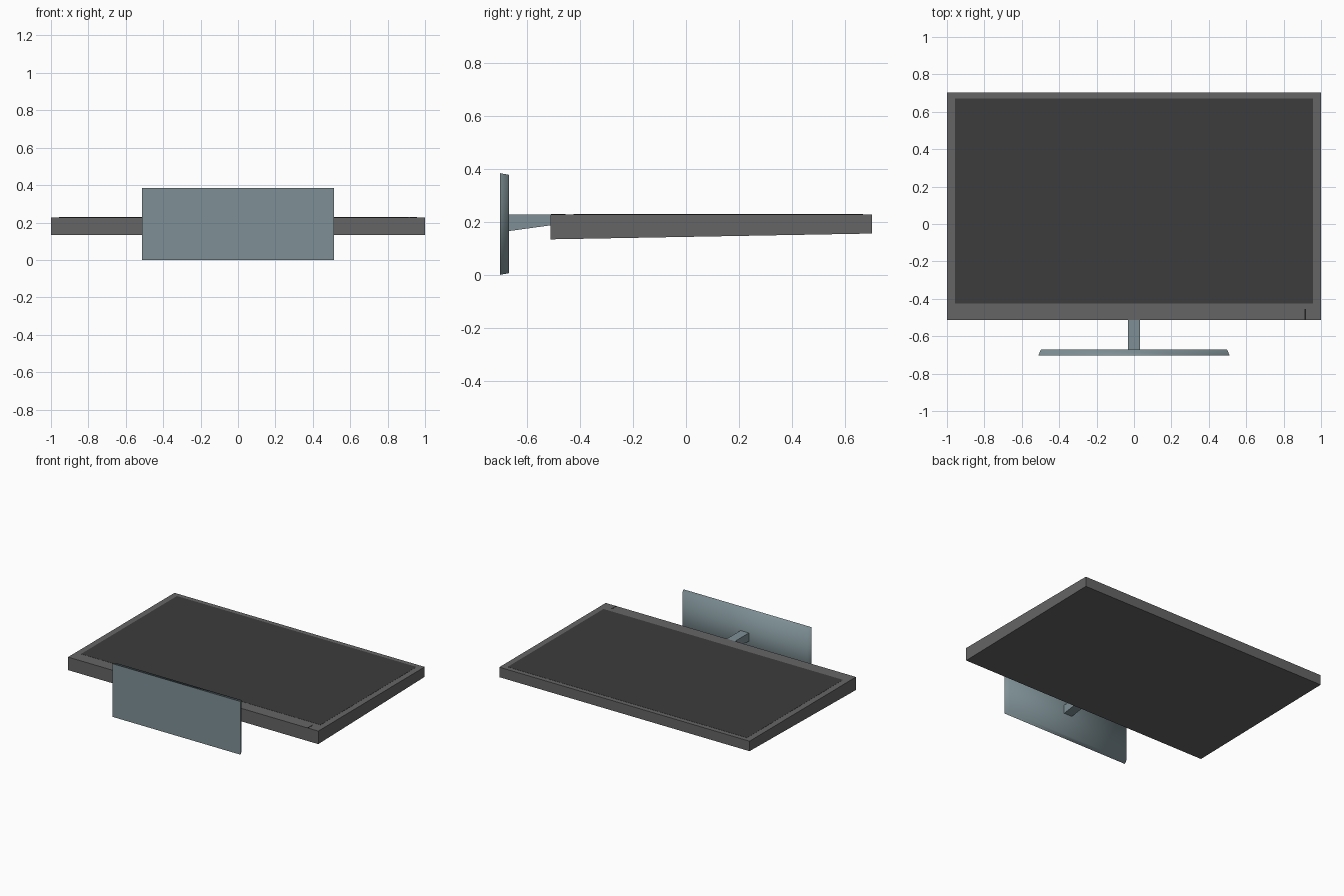
import bpy, math

if "Cube" in bpy.data.objects:
    bpy.data.objects.remove(bpy.data.objects["Cube"])

def material(name, rgb):
    m = bpy.data.materials.new(name)
    m.diffuse_color = (*rgb, 1)
    m.use_nodes = True
    m.node_tree.nodes["Principled BSDF"].inputs["Base Color"].default_value = m.diffuse_color
    return m

bezel_grey = material("bezel grey", (0.13, 0.13, 0.13))
screen_dark = material("screen charcoal", (0.045, 0.045, 0.045))
stand_blue = material("stand blue grey", (0.21, 0.28, 0.305))
mark_dark = material("mark black", (0.015, 0.015, 0.015))

def frustum(name, front, back, mat):
    """Block between two xz rectangles, each (y, half width, z low, z high)."""
    verts = []
    for y, w, lo, hi in (front, back):
        verts += [(-w, y, lo), (w, y, lo), (w, y, hi), (-w, y, hi)]
    faces = [(0, 1, 2, 3), (7, 6, 5, 4)]
    faces += [(i, i + 4, (i + 1) % 4 + 4, (i + 1) % 4) for i in range(4)]
    me = bpy.data.meshes.new(name)
    me.from_pydata(verts, [], faces)
    me.materials.append(mat)
    ob = bpy.data.objects.new(name, me)
    bpy.context.collection.objects.link(ob)
    return ob

def plate(name, x0, x1, y0, y1, z, thick, mat):
    """Thin raised detail on the top face."""
    ob = frustum(name, (y0, (x1 - x0) / 2, z, z + thick),
                 (y1, (x1 - x0) / 2, z, z + thick), mat)
    ob.location.x = (x0 + x1) / 2
    return ob

# Wedge-shaped display housing, lying on its back
frustum("display_housing", (-0.512, 1, 0.134, 0.228), (0.703, 1, 0.156, 0.228), bezel_grey)

# Screen panel and small indicator mark in the bezel
plate("screen_panel", -0.957, 0.957, -0.425, 0.67, 0.227, 0.002, screen_dark)
plate("indicator_mark", 0.912, 0.92, -0.51, -0.455, 0.227, 0.002, mark_dark)

# Tapered neck
frustum("stand_neck", (-0.672, 0.033, 0.165, 0.227), (-0.511, 0.033, 0.187, 0.227), stand_blue)

# Foot plate with chamfered rim, soft shading around the inner side
foot = frustum("stand_foot", (-0.703, 0.512, 0.0, 0.384), (-0.67, 0.497, 0.006, 0.378), stand_blue)
bpy.context.view_layer.objects.active = foot
foot.select_set(True)
bpy.ops.object.shade_smooth_by_angle(angle=math.radians(88))
